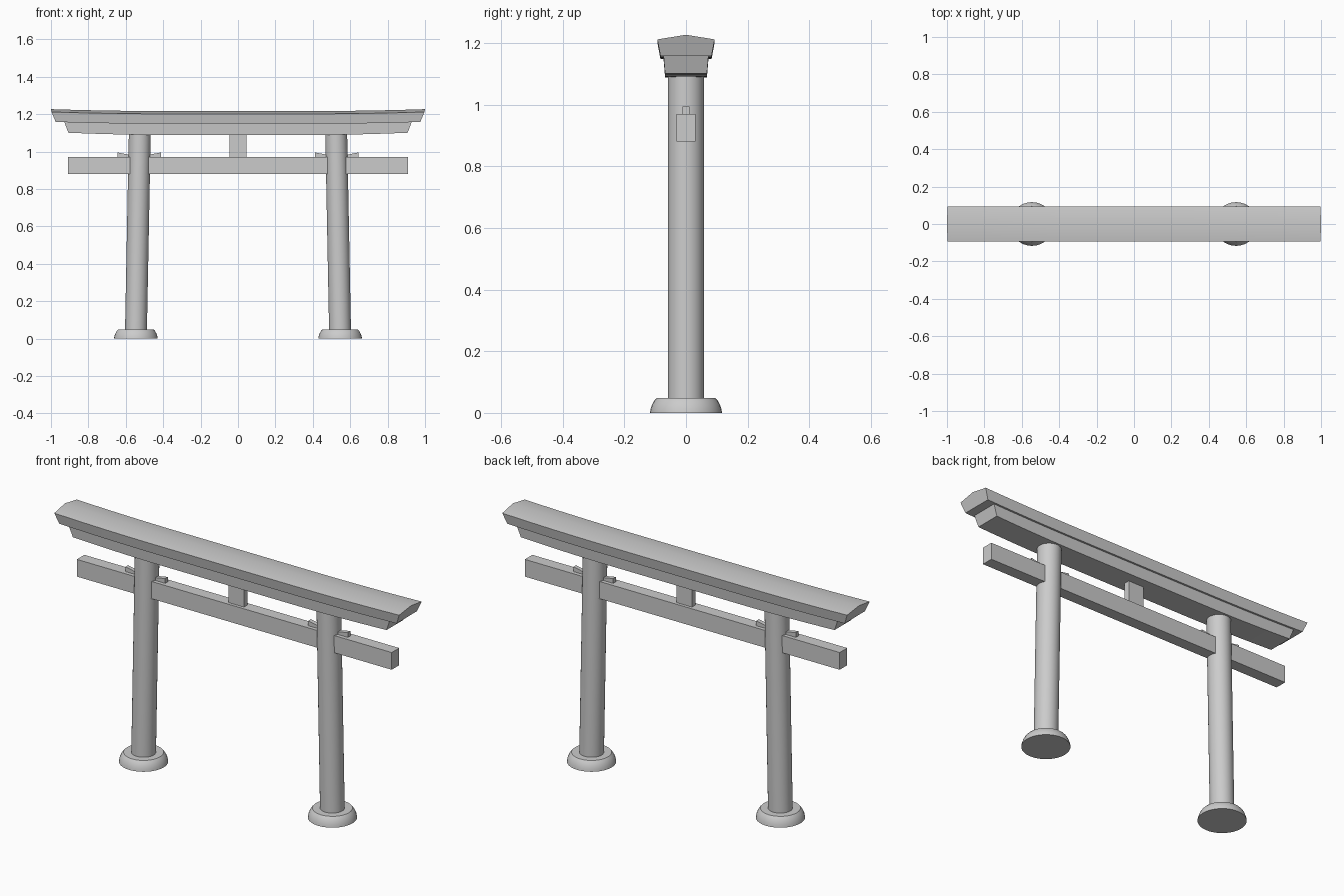
import bpy, bmesh, math
from mathutils import Vector

if "Cube" in bpy.data.objects:
    bpy.data.objects.remove(bpy.data.objects["Cube"])


def make(name, verts, faces, smooth=True):
    me = bpy.data.meshes.new(name)
    me.from_pydata(verts, [], faces)
    bm = bmesh.new()
    bm.from_mesh(me)
    bmesh.ops.recalc_face_normals(bm, faces=bm.faces)
    bm.to_mesh(me)
    bm.free()
    ob = bpy.data.objects.new(name, me)
    bpy.context.collection.objects.link(ob)
    if smooth:
        bpy.ops.object.select_all(action='DESELECT')
        ob.select_set(True)
        bpy.context.view_layer.objects.active = ob
        bpy.ops.object.shade_smooth_by_angle(angle=math.radians(30))
    return ob


def loft(name, rings, smooth=True):
    """Skin a list of equal-length closed rings and cap both ends."""
    n = len(rings[0])
    verts = [p for r in rings for p in r]
    faces = [(i * n + j, i * n + (j + 1) % n, (i + 1) * n + (j + 1) % n, (i + 1) * n + j)
             for i in range(len(rings) - 1) for j in range(n)]
    faces += [tuple(range(n)), tuple(range(len(verts) - n, len(verts)))]
    return make(name, verts, faces, smooth)


def circle(cx, r, z, n=32):
    return [(cx + r * math.cos(2 * math.pi * k / n), r * math.sin(2 * math.pi * k / n), z)
            for k in range(n)]


def swept_beam(name, section, rise):
    """Beam along x with upswept tips; section points are (half length, y, z)."""
    rings = []
    for i in range(-10, 11):
        t = i / 10
        lift = rise * max(0, (abs(t) - 0.4) / 0.6) ** 2
        rings.append([(t * hl, y, z + lift) for hl, y, z in section])
    return loft(name, rings)


def prism(name, outline, half_y):
    """Front-view outline (x, z) extruded through y."""
    return loft(name, [[(x, y, z) for x, z in outline] for y in (-half_y, half_y)], False)


def box(name, x0, x1, z0, z1, half_y):
    return prism(name, [(x0, z0), (x1, z0), (x1, z1), (x0, z1)], half_y)


# Roof beam with a low ridge, and the narrower lintel below it
swept_beam("top_roof_beam", [(0.975, -0.083, 1.149), (0.975, 0.083, 1.149), (0.997, 0.093, 1.202),
                             (1.0, 0, 1.217), (0.997, -0.093, 1.202)], 0.01)
swept_beam("upper_lintel", [(0.907, -0.068, 1.089), (0.907, 0.068, 1.089),
                            (0.93, 0.073, 1.15), (0.93, -0.073, 1.15)], 0.012)

# Tie beam and central strut
box("tie_beam", -0.91, 0.91, 0.88, 0.97, 0.031)
box("centre_strut", -0.045, 0.045, 0.965, 1.095, 0.015)

for side, s in (("left", -1), ("right", 1)):
    # Leaning round pillar
    loft(side + "_pillar", [circle(s * 0.546, 0.0585, 0.02), circle(s * 0.525, 0.0585, 1.1)])
    # Rounded footing
    loft(side + "_footing", [circle(s * 0.546, r, z) for r, z in
                             ((0.117, 0), (0.115, 0.013), (0.110, 0.027), (0.103, 0.040), (0.095, 0.049))])
    # Wedges on either side of the pillar
    for part, inner, outer in (("outer", 0.56, 0.643), ("inner", 0.50, 0.413)):
        prism(f"{side}_{part}_wedge", [(s * inner, 0.965), (s * outer, 0.968),
                                       (s * outer, 0.995), (s * inner, 0.979)], 0.011)
